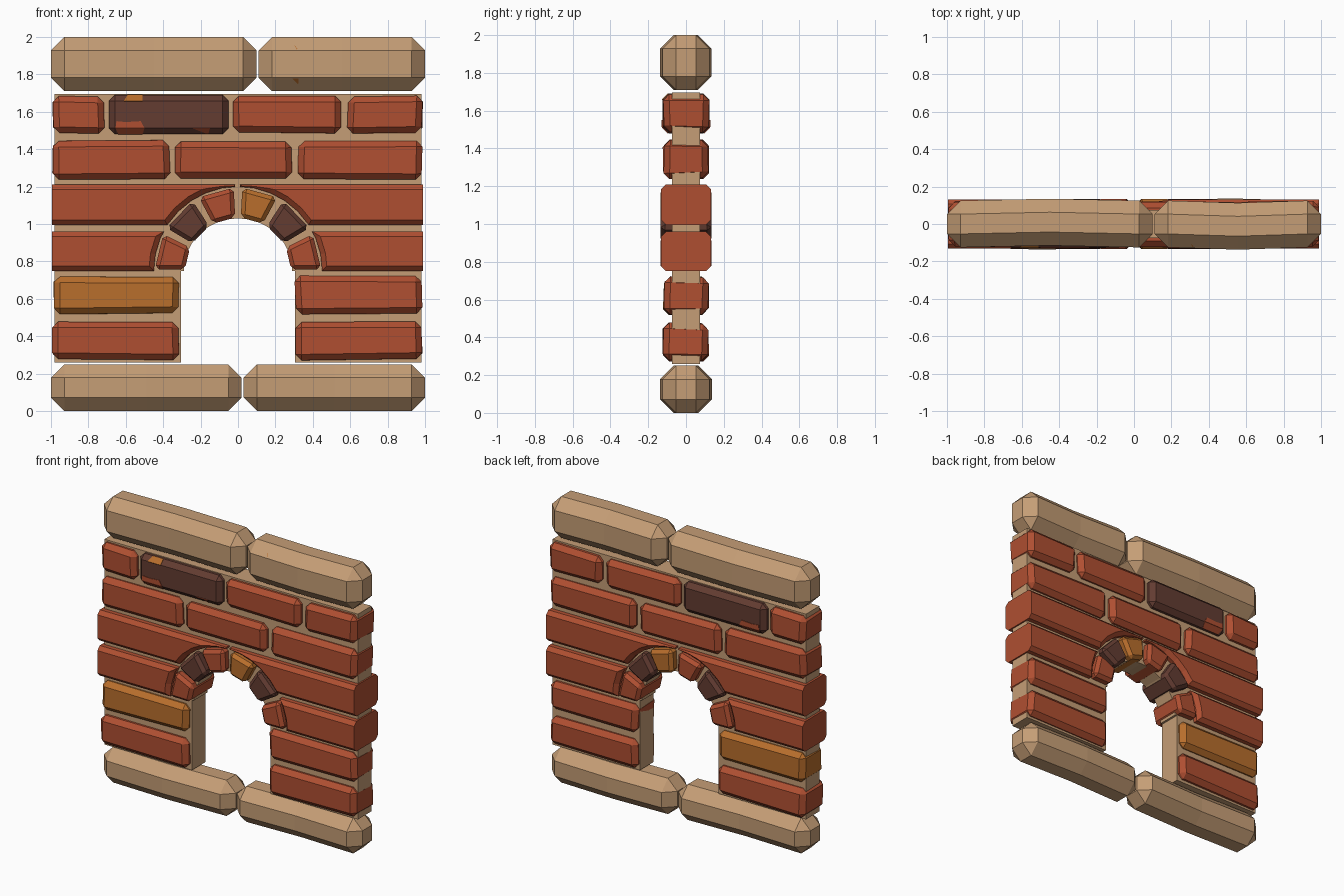
import bpy, bmesh, math, random
from mathutils import Vector

random.seed(4)
if "Cube" in bpy.data.objects:
    bpy.data.objects.remove(bpy.data.objects["Cube"], do_unlink=True)


def material(name, rgb):
    m = bpy.data.materials.new(name)
    m.use_nodes = True
    m.diffuse_color = (*rgb, 1)
    m.node_tree.nodes["Principled BSDF"].inputs["Base Color"].default_value = (*rgb, 1)
    return m


STONE = material("sandstone", (0.56, 0.34, 0.18))
RED = material("red brick", (0.43, 0.078, 0.031))
DARK = material("dark brick", (0.125, 0.045, 0.031))
ORANGE = material("ochre brick", (0.48, 0.155, 0.025))
SPRING = 0.75  # height where the arch starts


def finish(bm, name, mat):
    bmesh.ops.recalc_face_normals(bm, faces=bm.faces)
    mesh = bpy.data.meshes.new(name)
    bm.to_mesh(mesh)
    bm.free()
    obj = bpy.data.objects.new(name, mesh)
    bpy.context.collection.objects.link(obj)
    mesh.materials.append(mat)
    return obj


def prism(profile, half):
    """Extrude an x-z outline through the wall thickness."""
    bm = bmesh.new()
    face = bm.faces.new([bm.verts.new((x, -half, z)) for x, z in profile])
    new = bmesh.ops.extrude_face_region(bm, geom=[face])["geom"]
    for v in new:
        if isinstance(v, bmesh.types.BMVert):
            v.co.y = half
    return bm


def bevel(bm, width, long_only=False):
    edges = [e for e in bm.edges
             if not long_only or abs(e.verts[0].co.x - e.verts[1].co.x) > 0.2]
    bmesh.ops.bevel(bm, geom=edges, offset=width, segments=1,
                    profile=0.5, affect='EDGES', clamp_overlap=True)


def block(name, x0, x1, z0, z1, half, width, mat, wobble=0.0, long_only=False):
    """Chamfered block, with corners pulled slightly inwards by wobble."""
    bm = prism([(x0, z0), (x1, z0), (x1, z1), (x0, z1)], half)
    centre = Vector(((x0 + x1) / 2, 0, (z0 + z1) / 2))
    for v in bm.verts:
        for i in range(3):
            v.co[i] -= math.copysign(random.uniform(0, wobble), v.co[i] - centre[i])
    bevel(bm, width, long_only)
    return finish(bm, name, mat)


# Rounded coping and base stones, each gently bent at the middle
for name, x0, x1, z0, z1, bend in [
        ("base_stone_right", -1, 0.02, 0, 0.25, -0.012),
        ("base_stone_left", 0.03, 1, 0, 0.25, 0.012),
        ("coping_stone_right", -1, 0.1, 1.71, 2, 0.01),
        ("coping_stone_left", 0.11, 1, 1.71, 2, -0.012)]:
    stone = block(name, x0, x1, z0, z1, 0.125, 0.072, STONE)
    bm = bmesh.new()
    bm.from_mesh(stone.data)
    mid = (x0 + x1) / 2
    cut = bmesh.ops.bisect_plane(bm, geom=bm.verts[:] + bm.edges[:] + bm.faces[:],
                                 plane_co=(mid, 0, 0), plane_no=(1, 0, 0))
    for v in cut["geom_cut"]:
        if isinstance(v, bmesh.types.BMVert):
            v.co.y += bend
    bm.to_mesh(stone.data)
    bm.free()

# Mortar core with the arched doorway
arch = [(0.29 * math.cos(a), SPRING + 0.28 * math.sin(a))
        for a in [math.pi * i / 16 for i in range(17)]]
outline = [(0.98, 0.26), (0.98, 1.695), (-0.98, 1.695), (-0.98, 0.26),
           (-0.305, 0.26), (-0.305, SPRING)] + arch[::-1] + [(0.305, SPRING), (0.305, 0.26)]
finish(prism(outline, 0.075), "mortar_core", STONE)

# Plain brick courses: bottom, top, then (start, end, material)
COURSES = [
    (0.27, 0.48, [(-0.995, -0.31, RED), (0.305, 0.99, RED)]),
    (0.515, 0.725, [(-0.99, -0.31, ORANGE), (0.3, 0.99, RED)]),
    (1.235, 1.45, [(-0.995, -0.36, RED), (-0.34, 0.295, RED), (0.315, 0.99, RED)]),
    (1.48, 1.69, [(-0.995, -0.71, RED), (-0.69, -0.05, DARK),
                  (-0.03, 0.56, RED), (0.58, 0.99, RED)]),
]
for row, (z0, z1, bricks) in enumerate(COURSES):
    for n, (x0, x1, mat) in enumerate(bricks):
        wobble = 0.0 if mat == DARK else 0.012
        block(f"brick_{row + 1}_{n + 1}", x0, x1, z0, z1, 0.125, 0.032, mat, wobble)

# Flared round cutter for the long bricks around the arch
bm = bmesh.new()
rings = []
for y, r in [(-0.2, 0.545), (-0.105, 0.45), (0.105, 0.45), (0.2, 0.545)]:
    angles = [2 * math.pi * i / 32 for i in range(32)]
    rings.append([bm.verts.new((r * math.cos(a), y, SPRING + r * math.sin(a))) for a in angles])
for a, b in zip(rings, rings[1:]):
    for i in range(32):
        j = (i + 1) % 32
        bm.faces.new((a[i], a[j], b[j], b[i]))
bm.faces.new(rings[0])
bm.faces.new(rings[-1])
cutter = finish(bm, "arch_cutter", RED)
cutter.hide_render = True

# Long bricks hugging the arch
for name, x0, x1, z0, z1 in [
        ("lower_arch_brick_right", -0.995, -0.25, 0.75, 0.96),
        ("lower_arch_brick_left", 0.25, 0.99, 0.75, 0.96),
        ("upper_arch_brick_right", -0.995, -0.015, 0.995, 1.21),
        ("upper_arch_brick_left", 0.01, 0.99, 0.995, 1.21)]:
    brick = block(name, x0, x1, z0, z1, 0.132, 0.026, RED, 0, True)
    mod = brick.modifiers.new("arch_cut", 'BOOLEAN')
    mod.operation = 'DIFFERENCE'
    mod.solver = 'EXACT'
    mod.object = cutter
    bpy.context.view_layer.objects.active = brick
    bpy.ops.object.modifier_apply(modifier=mod.name)
bpy.data.objects.remove(cutter, do_unlink=True)

# Wedge bricks of the arch, from each foot up to the crown
for side, label, mats in [(-1, "right", (RED, DARK, RED)), (1, "left", (RED, DARK, ORANGE))]:
    for n, (a0, a1) in enumerate([(1, 26), (31, 57), (62, 87)]):
        points = []
        for r, a in [(0.285, a0), (0.445, a0), (0.445, a1), (0.285, a1)]:
            a = math.radians(a)
            points.append((side * r * math.cos(a), SPRING + r * math.sin(a)))
        bm = prism(points, 0.134)
        bevel(bm, 0.022)
        finish(bm, f"arch_wedge_{label}_{n + 1}", mats[n])


def patch(name, points, mat):
    """Thin worn patch laid on a surface."""
    bm = bmesh.new()
    bm.faces.new([bm.verts.new(p) for p in points])
    obj = finish(bm, name, mat)
    mod = obj.modifiers.new("thickness", 'SOLIDIFY')
    mod.thickness = 0.005
    mod.offset = 0


# Worn patches on the dark brick and the coping
for s, label in [(-1, "front"), (1, "back")]:
    f, e = s * 0.126, s * 0.094
    patch(f"worn_red_{label}", [(-0.655, f, 1.513), (-0.65, f, 1.55), (-0.6, f, 1.545),
                               (-0.52, f, 1.55), (-0.5, f, 1.513)], RED)
    patch(f"worn_red_edge_{label}", [(-0.655, f, 1.513), (-0.5, f, 1.513),
                                    (-0.51, e, 1.481), (-0.64, e, 1.481)], RED)
f, e = -0.126, -0.094
patch("worn_ochre", [(-0.61, f, 1.657), (-0.51, f, 1.657), (-0.51, e, 1.69), (-0.59, e, 1.69)], ORANGE)
patch("worn_red_small", [(-0.24, f, 1.512), (-0.15, f, 1.512), (-0.16, e, 1.481)], RED)
patch("coping_chip_upper", [(0.295, -0.088, 1.965), (0.33, -0.088, 1.965), (0.315, -0.124, 1.93)], ORANGE)
patch("coping_chip_lower", [(0.29, -0.124, 1.78), (0.355, -0.124, 1.78), (0.32, -0.094, 1.75)], ORANGE)
